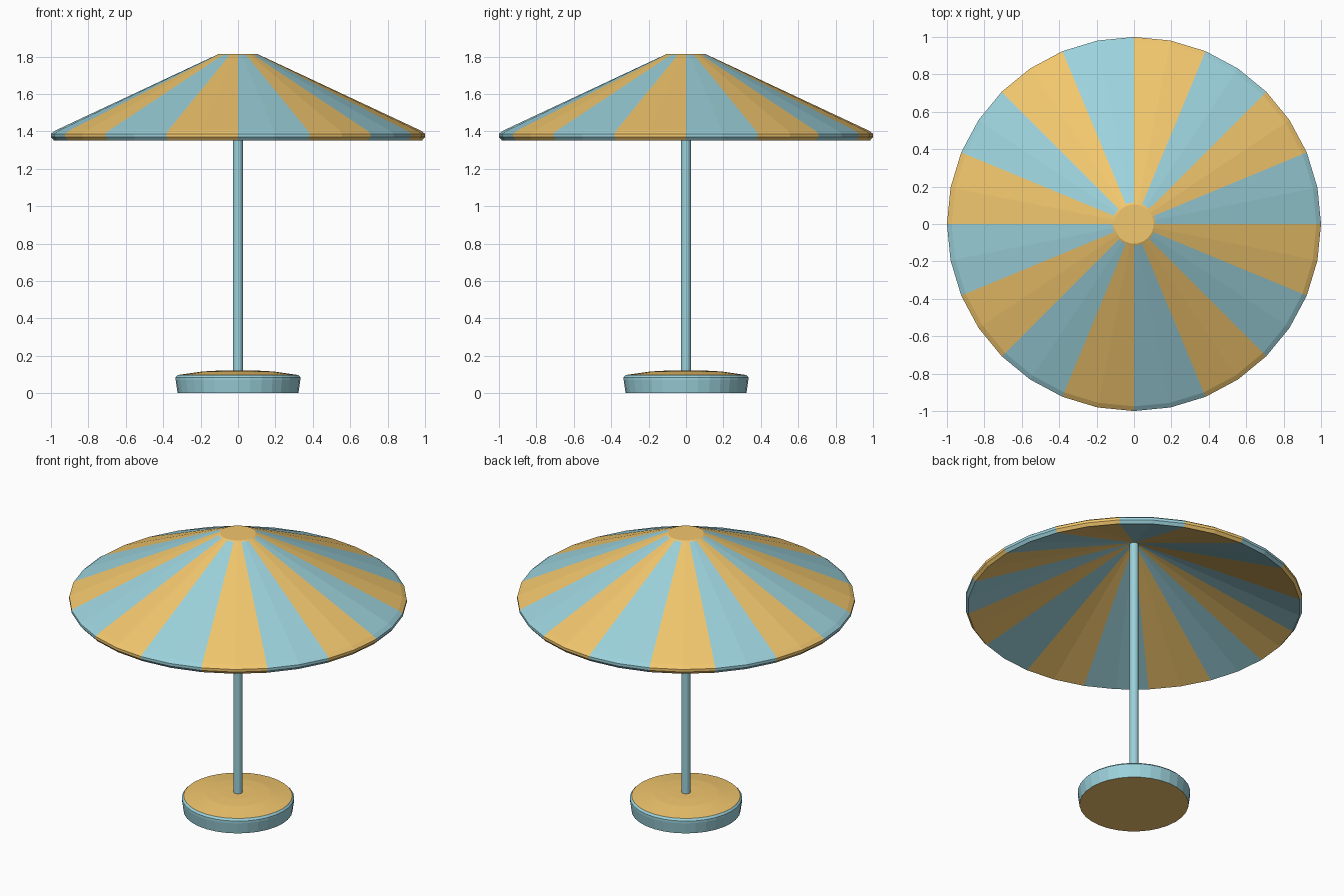
import bpy, bmesh
from math import cos, sin, pi

if "Cube" in bpy.data.objects:
    bpy.data.objects.remove(bpy.data.objects["Cube"])


def material(name, color):
    m = bpy.data.materials.new(name)
    m.diffuse_color = (*color, 1)
    m.use_nodes = True
    m.node_tree.nodes["Principled BSDF"].inputs["Base Color"].default_value = m.diffuse_color
    return m


BLUE = material("pale_blue", (0.33, 0.64, 0.71))
GOLD = material("warm_gold", (0.89, 0.57, 0.155))


def lathe(name, profile, sides, color):
    """Revolve (radius, z) points; color(segment, side) gives 0 blue or 1 gold."""
    bm = bmesh.new()
    rings = []
    for r, z in profile:
        if r == 0:
            rings.append([bm.verts.new((0, 0, z))] * sides)
        else:
            rings.append([bm.verts.new((r * cos(2 * pi * i / sides),
                                        r * sin(2 * pi * i / sides), z))
                          for i in range(sides)])
    for s in range(len(rings) - 1):
        a, b = rings[s], rings[s + 1]
        for i in range(sides):
            j = (i + 1) % sides
            corners = list(dict.fromkeys((a[i], a[j], b[j], b[i])))
            bm.faces.new(corners).material_index = color(s, i)
    bmesh.ops.recalc_face_normals(bm, faces=bm.faces)
    mesh = bpy.data.meshes.new(name)
    bm.to_mesh(mesh)
    bm.free()
    mesh.materials.append(BLUE)
    mesh.materials.append(GOLD)
    obj = bpy.data.objects.new(name, mesh)
    bpy.context.collection.objects.link(obj)
    return obj


# Striped canopy: hollow underside, rounded rim, flat gold crown
canopy = [(0, 1.775), (0.03, 1.775), (0.985, 1.352), (1.0, 1.37), (1.0, 1.387),
          (0.975, 1.405), (0.115, 1.808), (0.105, 1.813), (0, 1.813)]
lathe("canopy", canopy, 32,
      lambda s, i: 1 if s >= 6 else (i // 2) % 2)

# Pole
lathe("pole", [(0, 0.1), (0.028, 0.1), (0.028, 1.785), (0, 1.785)], 16,
      lambda s, i: 0)

# Weighted base: blue side, gold domed top and gold bottom
base = [(0, 0), (0.323, 0), (0.333, 0.07), (0.333, 0.085), (0.322, 0.097),
        (0.19, 0.116), (0.1, 0.121), (0, 0.121)]
lathe("base", base, 32, lambda s, i: 0 if 1 <= s <= 3 else 1)
